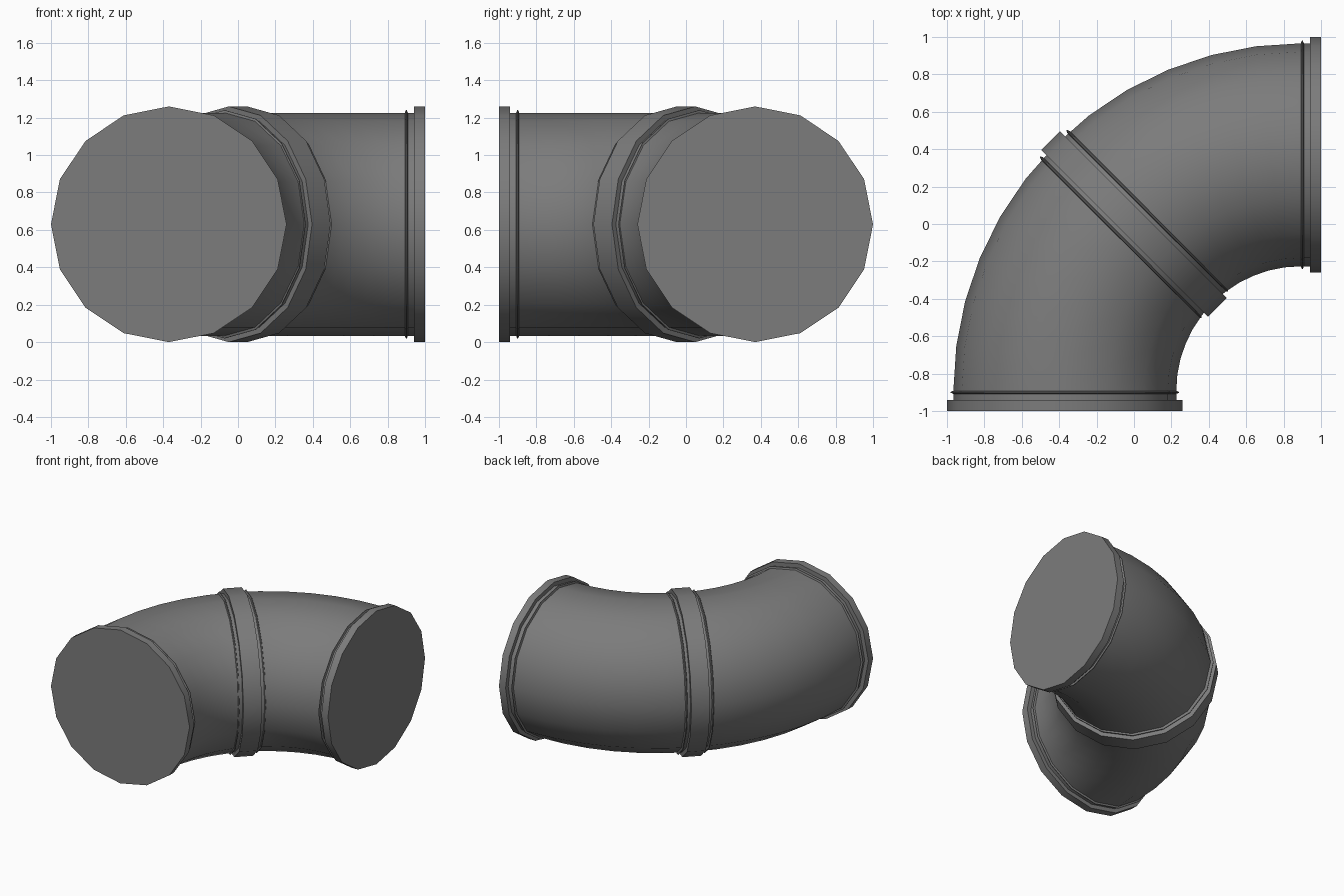
import bpy, bmesh, math
from mathutils import Vector, Matrix

if "Cube" in bpy.data.objects:
    bpy.data.objects.remove(bpy.data.objects["Cube"])

SIDES = 16
PIPE_R, FLANGE_R, RIDGE_R = 0.596, 0.63, 0.61
AXIS = 0.37                                  # offset of each mouth's axis
BEND_R = AXIS / (1 - math.cos(math.pi / 4))  # quarter bend through the origin
START = BEND_R * math.sin(math.pi / 4)       # where the bend meets the straight mouth

metal = bpy.data.materials.new("dark grey metal")
metal.use_nodes = True
grey = (0.2, 0.2, 0.2, 1)
metal.diffuse_color = grey
bsdf = metal.node_tree.nodes["Principled BSDF"]
bsdf.inputs["Base Color"].default_value = grey
bsdf.inputs["Roughness"].default_value = 0.6


def tube(name, stations):
    """Closed tube through rings given as (x, y, heading, radius)."""
    bm = bmesh.new()
    rings = []
    for x, y, heading, radius in stations:
        turn = Matrix.Rotation(heading, 3, 'Z')
        ring = []
        for i in range(SIDES):
            a = math.tau * i / SIDES
            p = turn @ Vector((0, radius * math.cos(a), radius * math.sin(a)))
            ring.append(bm.verts.new(p + Vector((x, y, FLANGE_R))))
        rings.append(ring)
    for a, b in zip(rings, rings[1:]):
        for i in range(SIDES):
            j = (i + 1) % SIDES
            bm.faces.new((a[i], a[j], b[j], b[i]))
    bm.faces.new(rings[0])
    bm.faces.new(rings[-1])
    bmesh.ops.recalc_face_normals(bm, faces=bm.faces)
    mesh = bpy.data.meshes.new(name)
    bm.to_mesh(mesh)
    bm.free()
    mesh.materials.append(metal)
    obj = bpy.data.objects.new(name, mesh)
    bpy.context.collection.objects.link(obj)
    bpy.ops.object.select_all(action='DESELECT')
    obj.select_set(True)
    bpy.context.view_layer.objects.active = obj
    bpy.ops.object.shade_smooth_by_angle(angle=math.radians(30))
    return obj


def collar(name, x, y, heading, near, far, profile):
    """Straight ring along a heading; profile holds radii spread from near to far."""
    steps = len(profile) - 1
    stations = []
    for i, r in enumerate(profile):
        d = near + (far - near) * i / steps
        stations.append((x + d * math.cos(heading), y + d * math.sin(heading), heading, r))
    return tube(name, stations)


# Curved pipe with short straight mouths
bend = [(-AXIS, -0.99, math.pi / 2, PIPE_R)]
for k in range(13):
    a = math.pi / 2 * (1 - k / 12)
    bend.append((START - BEND_R * math.sin(a), -START + BEND_R * math.cos(a), a, PIPE_R))
bend.append((0.99, AXIS, 0, PIPE_R))
tube("bent_pipe", bend)

# Flanges and thin raised ridges at both mouths
RIDGE = (PIPE_R, RIDGE_R, RIDGE_R, PIPE_R)
for side, x, y, heading in (("front", -AXIS, -1, math.pi / 2), ("left", 1, AXIS, math.pi)):
    collar(side + "_flange", x, y, heading, 0, 0.06, (FLANGE_R, FLANGE_R))
    collar(side + "_ridge", x, y, heading, 0.092, 0.108, RIDGE)

# Middle band with a ridge on each side
collar("middle_band", 0, 0, math.pi / 4, -0.07, 0.07, (FLANGE_R, FLANGE_R))
for side, d in (("lower", -0.1), ("upper", 0.1)):
    collar("middle_ridge_" + side, 0, 0, math.pi / 4, d - 0.008, d + 0.008, RIDGE)
